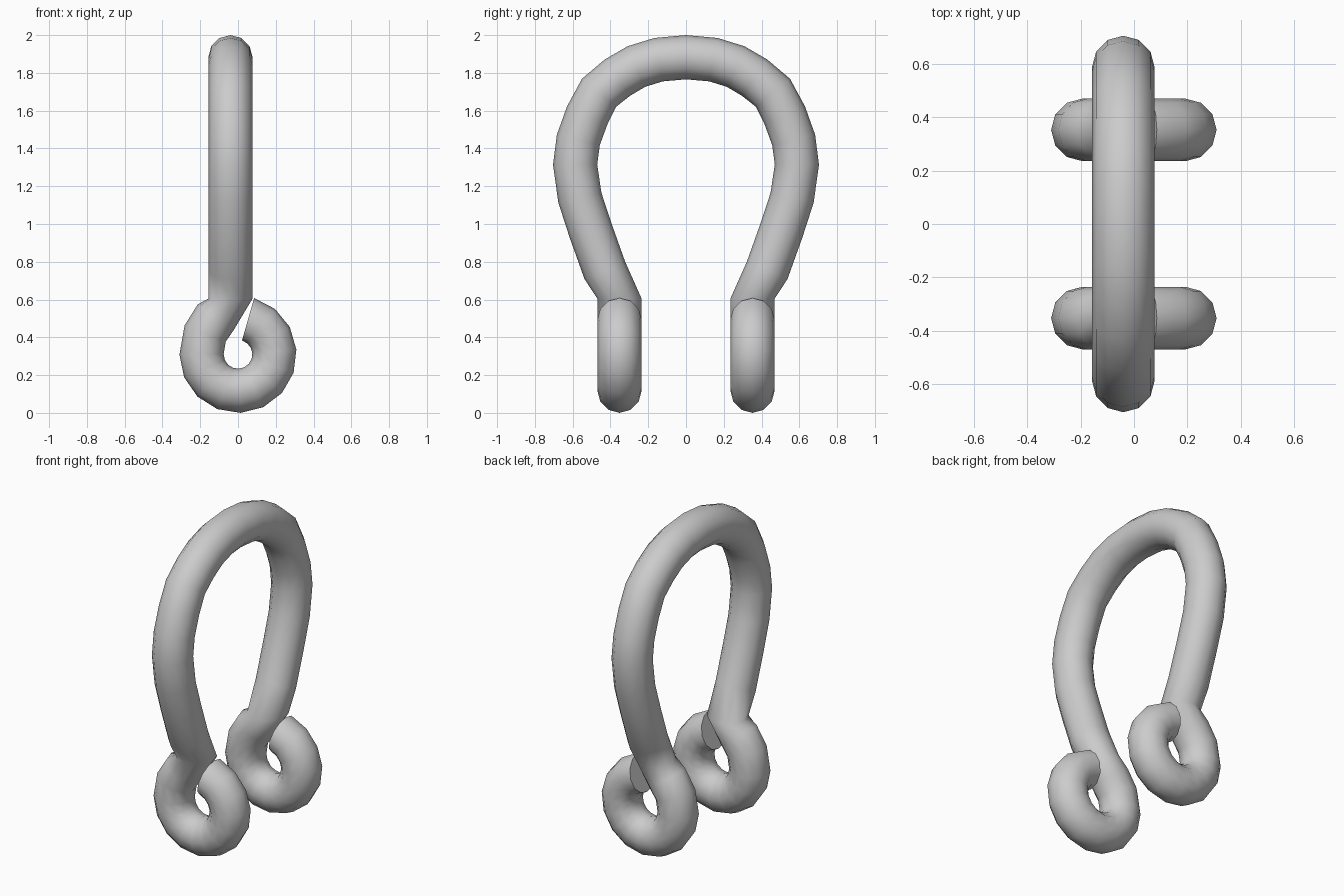
import bpy, bmesh
from math import sin, cos, pi, radians
from mathutils import Vector

if "Cube" in bpy.data.objects:
    bpy.data.objects.remove(bpy.data.objects["Cube"])

R, SIDES = 0.117, 12
EYE_R, EYE_Z, EYE_Y = 0.193, 0.31, 0.352

# Eye loop path, from the cut end round to the left side
path = []
for i in range(12):
    a = radians(74 - i * 254 / 11)
    path.append(Vector((EYE_R * cos(a), EYE_Y, EYE_Z + EYE_R * sin(a))))
# Neck rising from the loop into the bow
path += [Vector((x, EYE_Y, z)) for x, z in ((-0.174, 0.42), (-0.118, 0.506))]
joint = len(path)
# Half of the bow, up to the crown
path += [Vector((-0.04, y, z)) for y, z in (
    (0.352, 0.605), (0.43, 0.755), (0.505, 0.965), (0.562, 1.14), (0.587, 1.315),
    (0.57, 1.445), (0.523, 1.575), (0.46, 1.695), (0.363, 1.775),
    (0.262, 1.834), (0.145, 1.87), (0, 1.883))]
last = len(path) - 1


def tangent(i):
    if i == 0:
        a = radians(74)
        return Vector((sin(a), 0, -cos(a)))
    if i == joint:
        return Vector((0, 0, 1))
    if i == last:
        return Vector((0, -1, 0))
    return ((path[i] - path[i - 1]).normalized() + (path[i + 1] - path[i]).normalized()).normalized()


# Sweep a round section along the path
bm = bmesh.new()
rings = []
t_prev, u = tangent(0), Vector((0, 1, 0))
for i, p in enumerate(path):
    t = tangent(i)
    u = t_prev.rotation_difference(t) @ u
    u = (u - t * u.dot(t)).normalized()
    v = t.cross(u)
    rings.append([bm.verts.new(p + R * (u * cos(2 * pi * k / SIDES) + v * sin(2 * pi * k / SIDES)))
                  for k in range(SIDES)])
    t_prev = t
for a, b in zip(rings, rings[1:]):
    for k in range(SIDES):
        n = (k + 1) % SIDES
        bm.faces.new((a[k], a[n], b[n], b[k]))
bm.faces.new(rings[0][::-1])

# Mirror to the other leg and weld at the crown
geo = bmesh.ops.duplicate(bm, geom=bm.verts[:] + bm.edges[:] + bm.faces[:])["geom"]
for e in geo:
    if isinstance(e, bmesh.types.BMVert):
        e.co.y = -e.co.y
bmesh.ops.reverse_faces(bm, faces=[f for f in geo if isinstance(f, bmesh.types.BMFace)])
bmesh.ops.remove_doubles(bm, verts=bm.verts[:], dist=0.001)
bmesh.ops.recalc_face_normals(bm, faces=bm.faces[:])

mesh = bpy.data.meshes.new("shackle_bow")
bm.to_mesh(mesh)
bm.free()
bow = bpy.data.objects.new("shackle_bow", mesh)
bpy.context.collection.objects.link(bow)
bpy.context.view_layer.objects.active = bow
bow.select_set(True)
bpy.ops.object.shade_smooth_by_angle(angle=radians(60))
